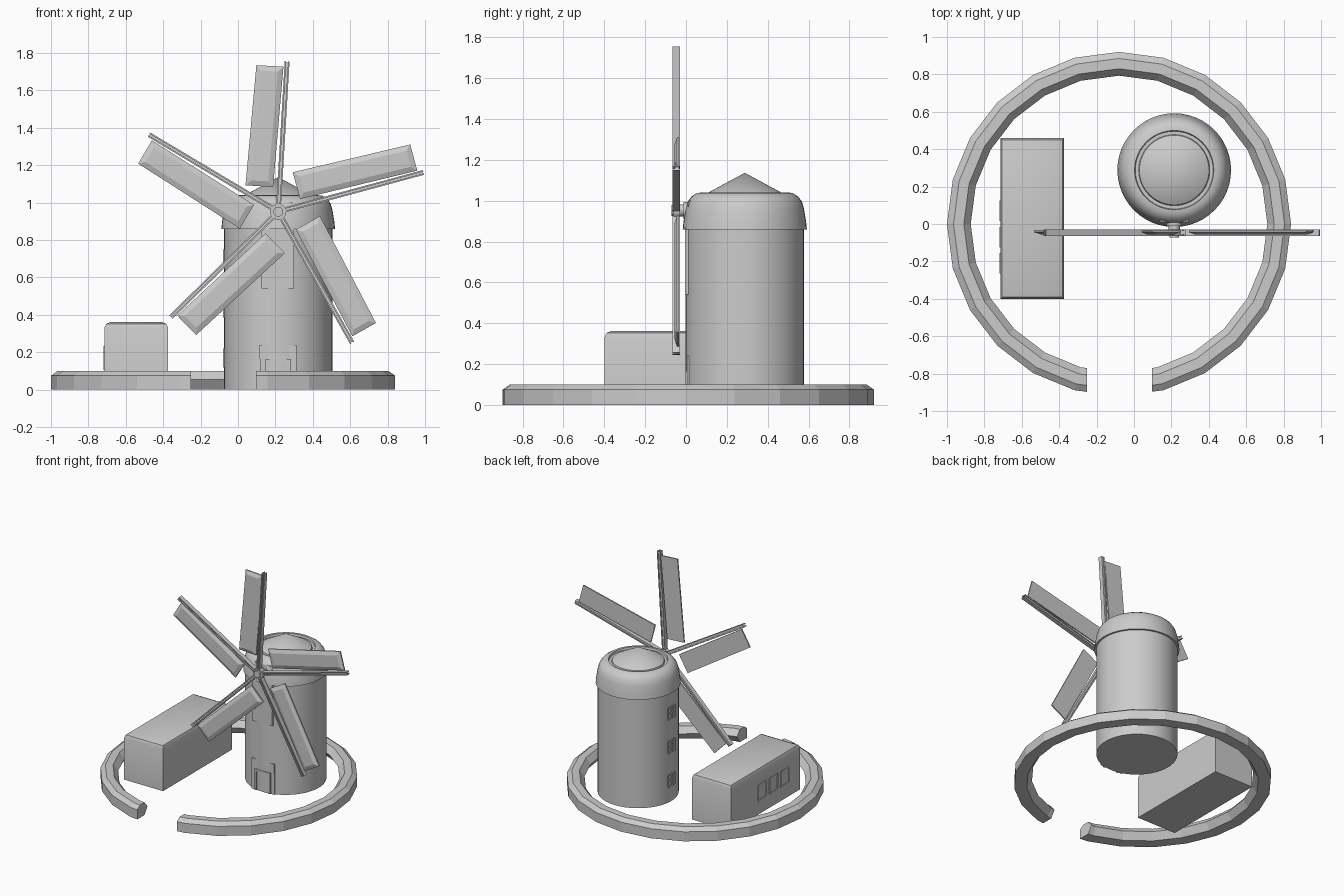
import bpy, bmesh, math
from mathutils import Matrix, Vector

if "Cube" in bpy.data.objects:
    bpy.data.objects.remove(bpy.data.objects["Cube"], do_unlink=True)

grey = bpy.data.materials.new("plain_grey")
grey.use_nodes = True
grey.diffuse_color = (0.6, 0.6, 0.6, 1)
grey.node_tree.nodes["Principled BSDF"].inputs["Base Color"].default_value = (0.6, 0.6, 0.6, 1)


def finish(name, bm, smooth=False):
    bmesh.ops.recalc_face_normals(bm, faces=bm.faces)
    mesh = bpy.data.meshes.new(name)
    bm.to_mesh(mesh)
    bm.free()
    mesh.materials.append(grey)
    ob = bpy.data.objects.new(name, mesh)
    bpy.context.collection.objects.link(ob)
    if smooth:
        bpy.ops.object.select_all(action='DESELECT')
        ob.select_set(True)
        bpy.context.view_layer.objects.active = ob
        bpy.ops.object.shade_smooth_by_angle(angle=math.radians(35))
    return ob


def add_box(bm, lo, hi, matrix=Matrix()):
    lo, hi = Vector(lo), Vector(hi)
    mat = matrix @ Matrix.Translation((lo + hi) / 2) @ Matrix.Diagonal((*(hi - lo), 1))
    return bmesh.ops.create_cube(bm, size=1, matrix=mat)["verts"]


def box(name, lo, hi):
    bm = bmesh.new()
    add_box(bm, lo, hi)
    return finish(name, bm)


def lathe(name, profile, centre, steps, smooth=True, closed=False):
    """Spin a list of (radius, height) points around a vertical axis."""
    bm = bmesh.new()
    vs = [bm.verts.new((r, 0, z)) for r, z in profile]
    pairs = list(zip(vs, vs[1:])) + ([(vs[-1], vs[0])] if closed else [])
    es = [bm.edges.new(p) for p in pairs]
    bmesh.ops.spin(bm, geom=vs + es, cent=(0, 0, 0), axis=(0, 0, 1),
                   angle=math.tau, steps=steps)
    bmesh.ops.remove_doubles(bm, verts=bm.verts, dist=1e-4)
    bmesh.ops.translate(bm, verts=bm.verts, vec=(*centre, 0))
    return finish(name, bm, smooth)


def cut(ob, cutter):
    cutter.hide_render = True
    cutter.hide_viewport = True
    mod = ob.modifiers.new("opening", 'BOOLEAN')
    mod.operation, mod.object, mod.solver = 'DIFFERENCE', cutter, 'EXACT'


# Ring wall with an entrance gap
wall = lathe("ring_wall", [(.83, 0), (.92, 0), (.92, .075), (.885, .1), (.83, .1), (.793, .055)],
             (-.08, 0), 24, smooth=False, closed=True)
cut(wall, box("entrance_cutter", (-.25, -1.2, -.1), (.095, -.5, .3)))

# Round tower, domed cap and cone roof
AXIS = (.215, .288)
lathe("tower", [(0, 0), (.29, 0), (.29, .88), (0, .88)], AXIS, 48)
lathe("cap", [(.28, .86), (.304, .86), (.3, .9), (.29, .96), (.28, .995), (.262, 1.02),
              (.235, 1.038), (.212, 1.04), (.208, 1.025), (.19, 1.025), (.186, 1.036),
              (0, 1.137)], AXIS, 48)

# Doorway: surround, jambs, lintel and door leaf
box("door_surround_lintel", (.115, .004, .165), (.312, .12, .24))
for side in (-1, 1):
    x = AXIS[0] + side * .083
    box("door_surround_jamb", (x - .0155, .004, 0), (x + .0155, .12, .165))
    x = AXIS[0] + side * .06
    box("door_frame_jamb", (x - .008, -.006, 0), (x + .008, .12, .165))
box("door_frame_lintel", (.155, -.006, .148), (.275, .12, .165))
box("door_leaf", (.16, .002, 0), (.27, .12, .15))

# Front panel and housing below the cap
box("front_panel", (.125, -.004, .54), (.3, .12, .87))
bm = bmesh.new()
for v in add_box(bm, (.125, .0, .86), (.305, .14, 1.0)):
    if v.co.y < .05:
        v.co.y += .012 if v.co.z > .95 else 0
        v.co.x += (AXIS[0] - v.co.x) * .15
finish("axle_housing", bm)


def window(name, y, z, x, w, h, panes):
    """Raised frame on a wall facing -x, with optional crossing bars."""
    bm, t, back = bmesh.new(), .01, x + .03
    for s in (-1, 1):
        add_box(bm, (x, y + s * w / 2 - t / 2, z - h / 2), (back, y + s * w / 2 + t / 2, z + h / 2))
        add_box(bm, (x, y - w / 2, z + s * h / 2 - t / 2), (back, y + w / 2, z + s * h / 2 + t / 2))
    if panes:
        add_box(bm, (x, y - t / 2, z - h / 2), (back, y + t / 2, z + h / 2))
        add_box(bm, (x, y - w / 2, z - t / 2), (back, y + w / 2, z + t / 2))
    finish(name, bm)


for z in (.17, .435, .7):
    window("tower_window", AXIS[1], z, -.08, .08, .09, True)

# Long building with softened top edges
bm = bmesh.new()
add_box(bm, (-.715, -.4, 0), (-.373, .46, .362))
top = [e for e in bm.edges if all(v.co.z > .3 for v in e.verts)]
bmesh.ops.bevel(bm, geom=top, offset=.034, segments=2, profile=.5, affect='EDGES')
finish("long_building", bm, smooth=True)
for y in (.07, -.07, -.21):
    window("building_window", y, .17, -.72, .1, .12, False)

# Sail hub and axle
HUB = Vector((.215, 0, .952))


def disc(name, radius, y0, y1):
    bm = bmesh.new()
    mat = Matrix.Translation(HUB + Vector((0, (y0 + y1) / 2, 0))) @ Matrix.Rotation(math.pi / 2, 4, 'X')
    bmesh.ops.create_cone(bm, cap_ends=True, segments=20, radius1=radius, radius2=radius,
                          depth=y1 - y0, matrix=mat)
    finish(name, bm, smooth=True)


disc("hub", .043, -.06, -.03)
disc("hub_nose", .026, -.072, -.06)
disc("axle", .03, -.03, .05)
disc("axle_collar", .042, -.012, .03)

# Five sails: twin-rail spar and a shallow dished panel
for angle in (15.1, 86.6, 149.2, 224.5, 299.4):
    place = Matrix.Translation(HUB) @ Matrix.Rotation(-math.radians(angle), 4, 'Y')
    bm = bmesh.new()
    add_box(bm, (.03, -.055, -.011), (.8, -.035, .011), place)
    for s in (-1, 1):
        add_box(bm, (.03, -.065, s * .009 - .004), (.805, -.03, s * .009 + .004), place)
    finish("sail_spar", bm)

    bm = bmesh.new()
    for v in add_box(bm, (.13, -.044, 0), (.775, -.034, 1)):
        inner = v.co.x < .4
        v.co.z = (.183 if inner else .163) if v.co.z > .5 else (.035 if inner else .018)
    bm.normal_update()
    front = [f for f in bm.faces if f.normal.y < -.9]
    bmesh.ops.inset_region(bm, faces=front, thickness=.04, depth=.012)
    bmesh.ops.transform(bm, matrix=place, verts=bm.verts)
    finish("sail_panel", bm)
